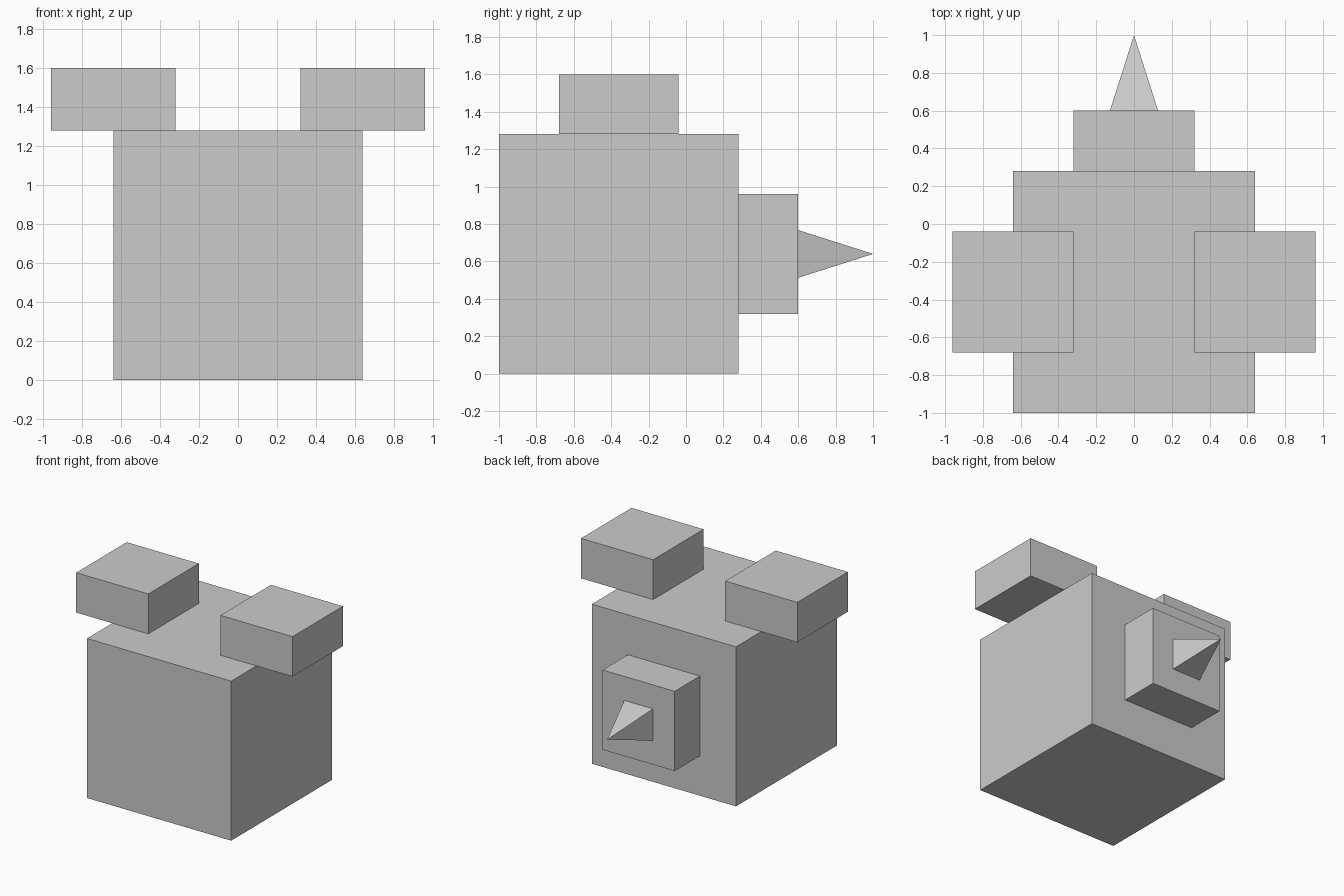
import bpy
import bmesh
from math import radians, sqrt
from mathutils import Matrix, Vector

default_cube = bpy.data.objects.get("Cube")
if default_cube:
    bpy.data.objects.remove(default_cube, do_unlink=True)

# Single flat colour
GREY = (0.6, 0.6, 0.6, 1.0)
grey = bpy.data.materials.new("light_grey")
grey.use_nodes = True
grey.diffuse_color = GREY
grey.node_tree.nodes["Principled BSDF"].inputs["Base Color"].default_value = GREY


def finish(name, bm):
    mesh = bpy.data.meshes.new(name)
    bm.to_mesh(mesh)
    bm.free()
    mesh.materials.append(grey)
    obj = bpy.data.objects.new(name, mesh)
    bpy.context.collection.objects.link(obj)
    return obj


def box(name, center, size):
    bm = bmesh.new()
    bmesh.ops.create_cube(bm, size=1)
    bmesh.ops.scale(bm, vec=size, verts=bm.verts)
    obj = finish(name, bm)
    obj.location = center
    return obj


def spike(name, base_center, width, length):
    # Four-sided pyramid pointing backwards
    bm = bmesh.new()
    turn = Matrix.Rotation(radians(-90), 4, "X") @ Matrix.Rotation(radians(45), 4, "Z")
    bmesh.ops.create_cone(bm, cap_ends=True, segments=4, radius1=width / sqrt(2),
                          radius2=0, depth=length, matrix=turn)
    bmesh.ops.remove_doubles(bm, verts=bm.verts, dist=0.0001)
    obj = finish(name, bm)
    obj.location = Vector(base_center) + Vector((0, length / 2, 0))
    return obj


# Head block
box("head", (0, -0.36, 0.64), (1.28, 1.28, 1.28))

# Ears resting on the top corners
for side, sign in (("left", 1), ("right", -1)):
    box(side + "_ear", (sign * 0.64, -0.36, 1.44), (0.64, 0.64, 0.32))

# Rear block with its pointed tip
box("rear_block", (0, 0.44, 0.64), (0.64, 0.32, 0.64))
spike("rear_spike", (0, 0.6, 0.64), 0.255, 0.4)
